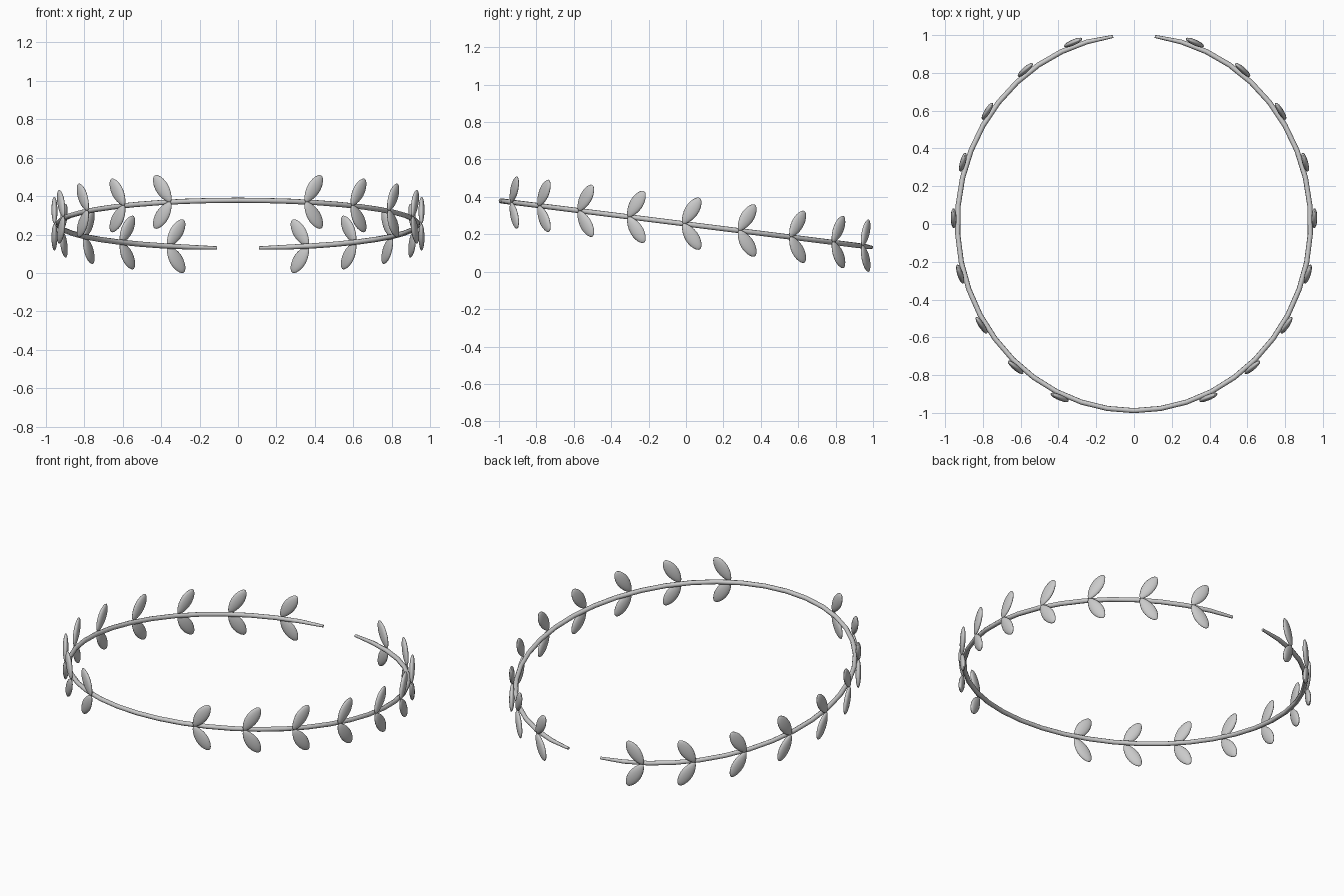
import bpy, bmesh, math
from mathutils import Matrix, Vector

cube = bpy.data.objects.get("Cube")
if cube:
    bpy.data.objects.remove(cube, do_unlink=True)

RX, RY, CY = 0.935, 0.994, 0.006      # oval of the band
STEM_R = 0.0138
END = math.radians(173.2)             # half sweep, leaving a gap at the back

silver = bpy.data.materials.new("silver_grey")
silver.use_nodes = True
colour = (0.59, 0.59, 0.59, 1)
silver.diffuse_color = colour
silver.node_tree.nodes["Principled BSDF"].inputs["Base Color"].default_value = colour


def band_point(t):
    """Point on the tilted oval; t = 0 is the front centre."""
    y = CY - RY * math.cos(t)
    return Vector((RX * math.sin(t), y, 0.255 - 0.125 * y))


# Stem: one open tube, tapering at both ends
curve = bpy.data.curves.new("stem", "CURVE")
curve.dimensions = "3D"
curve.bevel_depth = STEM_R
curve.bevel_resolution = 2
curve.use_fill_caps = True
spline = curve.splines.new("POLY")
STEPS = 40
spline.points.add(STEPS)
for i, p in enumerate(spline.points):
    t = END * (2 * i / STEPS - 1)
    p.co = (*band_point(t), 1)
    p.radius = min(1, 0.6 + 0.3 * min(i, STEPS - i))
stem = bpy.data.objects.new("stem", curve)
bpy.context.collection.objects.link(stem)
bpy.ops.object.select_all(action="DESELECT")
stem.select_set(True)
bpy.context.view_layer.objects.active = stem
bpy.ops.object.convert(target="MESH")
stem = bpy.context.object
stem.data.materials.clear()
stem.data.materials.append(silver)
bpy.ops.object.shade_smooth_by_angle(angle=math.radians(50))

# Leaf: flattened ellipsoid with its base at the origin, drawn in at both tips
LENGTH, HALF_WIDTH, HALF_THICK = 0.164, 0.036, 0.0155
bm = bmesh.new()
bmesh.ops.create_uvsphere(bm, u_segments=16, v_segments=12, radius=1)
for v in bm.verts:
    swell = 1.03 + 0.1 * v.co.z - 0.2 * v.co.z ** 2
    v.co = Vector((v.co.x * HALF_WIDTH * swell, v.co.y * HALF_THICK,
                   (v.co.z + 1) * LENGTH / 2))
for f in bm.faces:
    f.smooth = True
leaf_mesh = bpy.data.meshes.new("leaf")
bm.to_mesh(leaf_mesh)
bm.free()
leaf_mesh.materials.append(silver)

# Leaf pairs: nine per side, sweeping from the front towards the back
LEAN = math.radians(57)
for side, side_name in ((1, "left"), (-1, "right")):
    for i in range(9):
        t = math.radians(21.6 + 17 * i - 0.8 * math.sin(math.pi * i / 8))
        along = Vector((side * RX * math.cos(t), RY * math.sin(t), 0)).normalized()
        out = Vector((along.y, -along.x, 0)) * side
        base = band_point(side * t) + out * 0.019
        for up, up_name in ((1, "upper"), (-1, "lower")):
            axis = along * math.cos(LEAN) + Vector((0, 0, up * math.sin(LEAN)))
            across = out.cross(axis)
            leaf = bpy.data.objects.new(f"{side_name}_{up_name}_leaf_{i + 1}", leaf_mesh)
            rot = Matrix((across, out, axis)).transposed().to_4x4()
            leaf.matrix_world = Matrix.Translation(base) @ rot
            bpy.context.collection.objects.link(leaf)
